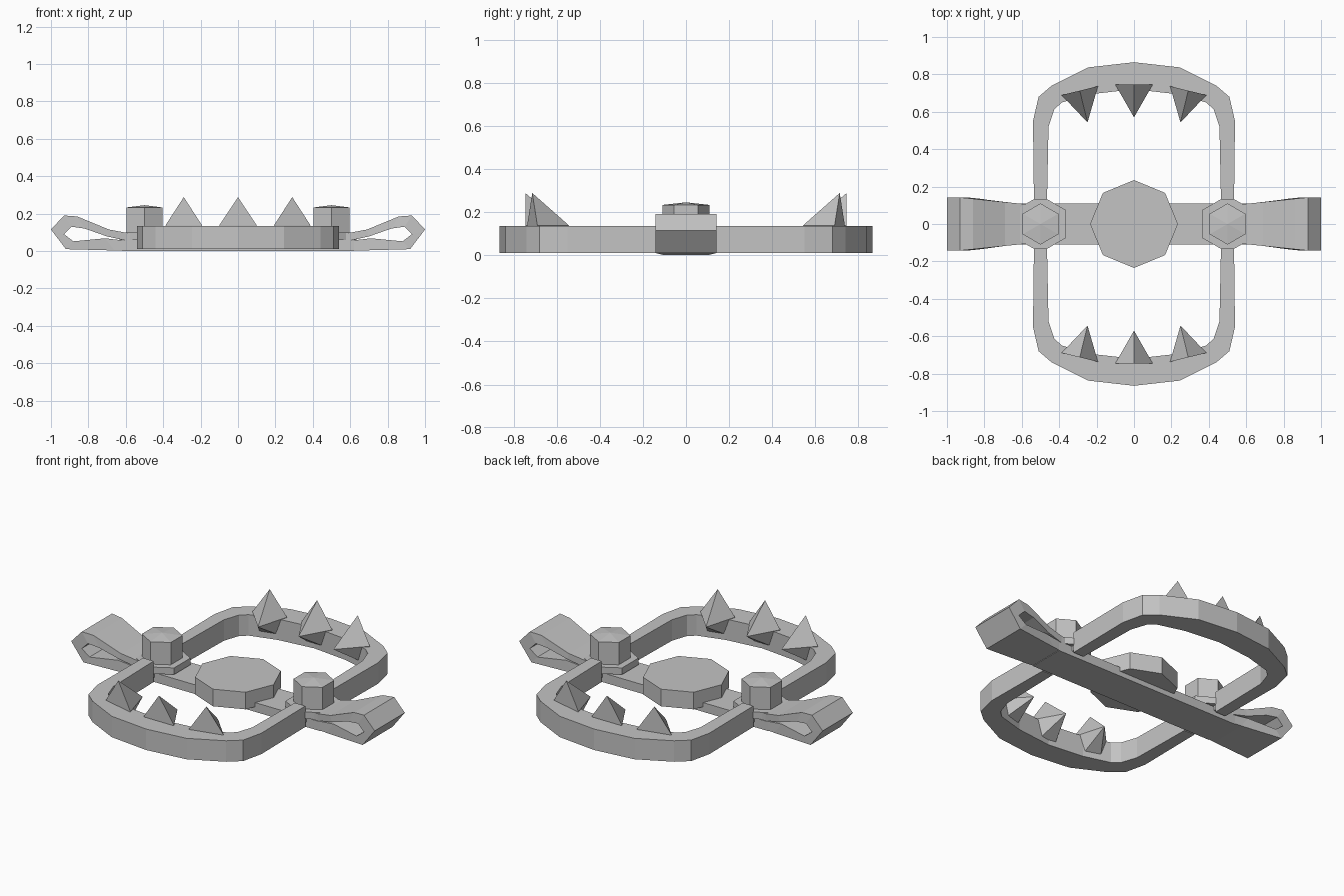
import bpy, bmesh, math
from mathutils import Vector, Matrix

if "Cube" in bpy.data.objects:
    bpy.data.objects.remove(bpy.data.objects["Cube"])

steel = bpy.data.materials.new("grey steel")
steel.diffuse_color = (0.55, 0.55, 0.55, 1)
steel.use_nodes = True
steel.node_tree.nodes["Principled BSDF"].inputs["Base Color"].default_value = steel.diffuse_color


def finish(name, bm):
    bmesh.ops.recalc_face_normals(bm, faces=bm.faces)
    me = bpy.data.meshes.new(name)
    bm.to_mesh(me)
    bm.free()
    me.materials.append(steel)
    ob = bpy.data.objects.new(name, me)
    bpy.context.collection.objects.link(ob)
    return ob


def loft(name, sections):
    """Skin a row of four-cornered sections and cap both ends."""
    bm = bmesh.new()
    rings = [[bm.verts.new(p) for p in s] for s in sections]
    for a, b in zip(rings, rings[1:]):
        for i in range(4):
            j = (i + 1) % 4
            bm.faces.new((a[i], a[j], b[j], b[i]))
    bm.faces.new(rings[0])
    bm.faces.new(rings[-1][::-1])
    return finish(name, bm)


def box(name, x0, x1, y0, y1, z0, z1):
    return loft(name, [[(x, y0, z0), (x, y1, z0), (x, y1, z1), (x, y0, z1)] for x in (x0, x1)])


def prism(name, x, sides, radius, z0, z1, turn=0.0, peak=0.0):
    """Upright prism, optionally with a shallow pointed top."""
    bm = bmesh.new()
    ang = [turn + 2 * math.pi * i / sides for i in range(sides)]
    lo, hi = [[bm.verts.new((x + radius * math.cos(a), radius * math.sin(a), z)) for a in ang]
              for z in (z0, z1)]
    bm.faces.new(lo[::-1])
    tip = bm.verts.new((x, 0, z1 + peak)) if peak else None
    for i in range(sides):
        j = (i + 1) % sides
        bm.faces.new((lo[i], lo[j], hi[j], hi[i]))
        if tip:
            bm.faces.new((hi[i], hi[j], tip))
    if not tip:
        bm.faces.new(hi)
    return finish(name, bm)


def tooth(name, x, y, angle, side):
    """Leaning pointed tooth whose lower half tapers back into the jaw."""
    pts = [(-.1, 0, .138), (.1, 0, .138), (0, -.175, .138), (0, 0, .288),
           (-.055, -.01, .03), (.055, -.01, .03)]
    rot = Matrix.Rotation(angle, 3, 'Z')
    bm = bmesh.new()
    for p in pts:
        v = rot @ Vector(p) + Vector((x, y, 0))
        v.y *= side
        bm.verts.new(v)
    bmesh.ops.convex_hull(bm, input=bm.verts[:])
    return finish(name, bm)


# Jaw outline, from the hinge to the middle of the arch
outer = [(.535, .13), (.54, .55), (.51, .68), (.44, .74), (.246, .837), (0, .865)]
inner = [(.465, .13), (.457, .52), (.425, .615), (.385, .65), (.225, .695), (0, .72)]
pairs = list(zip(outer, inner))
pairs += [((-o[0], o[1]), (-i[0], i[1])) for o, i in pairs[-2::-1]]

for side, label in ((-1, "front"), (1, "back")):
    loft(label + "_jaw", [[(o[0], side * o[1], .01), (o[0], side * o[1], .135),
                           (i[0], side * i[1], .135), (i[0], side * i[1], .01)]
                          for o, i in pairs])
    # Three teeth per jaw
    for n, (x, y, a) in enumerate(((-.29, .713, .24), (0, .745, 0), (.29, .713, -.24))):
        tooth(f"{label}_tooth_{n + 1}", x, y, a, side)

# Base bar and trigger plate
box("base_bar", -.62, .62, -.11, .11, 0, .055)
prism("trigger_plate", 0, 8, .235, .03, .132)

# Folded spring strap: (outer x, z), (inner x, z) along the bend
bend = [((.60, .003), (.60, .055)), ((.66, .003), (.71, .068)), ((.92, .01), (.88, .052)),
        ((1.0, .115), (.93, .09)), ((.93, .19), (.89, .13)), ((.86, .185), (.82, .12)),
        ((.69, .115), (.70, .078)), ((.60, .098), (.60, .056)), ((.52, .095), (.52, .056))]


def half_width(x):
    return .108 + .034 * min(1, max(0, (x - .6) / .33))


for s, label in ((-1, "left"), (1, "right")):
    loft(label + "_spring", [[(s * o[0], -half_width(o[0]), o[1]), (s * o[0], half_width(o[0]), o[1]),
                              (s * i[0], half_width(o[0]), i[1]), (s * i[0], -half_width(o[0]), i[1])]
                             for o, i in bend])
    # Hinge: washer, bolt head and narrow jaw tabs
    prism(label + "_washer", s * .5, 6, .153, .06, .1, math.pi / 6)
    prism(label + "_bolt", s * .5, 6, .11, .09, .233, math.pi / 6, .012)
    for t, end in ((-1, "front"), (1, "back")):
        box(f"{label}_{end}_hinge_tab", s * .5 - .028, s * .5 + .028,
            min(t * .05, t * .14), max(t * .05, t * .14), .03, .09)
